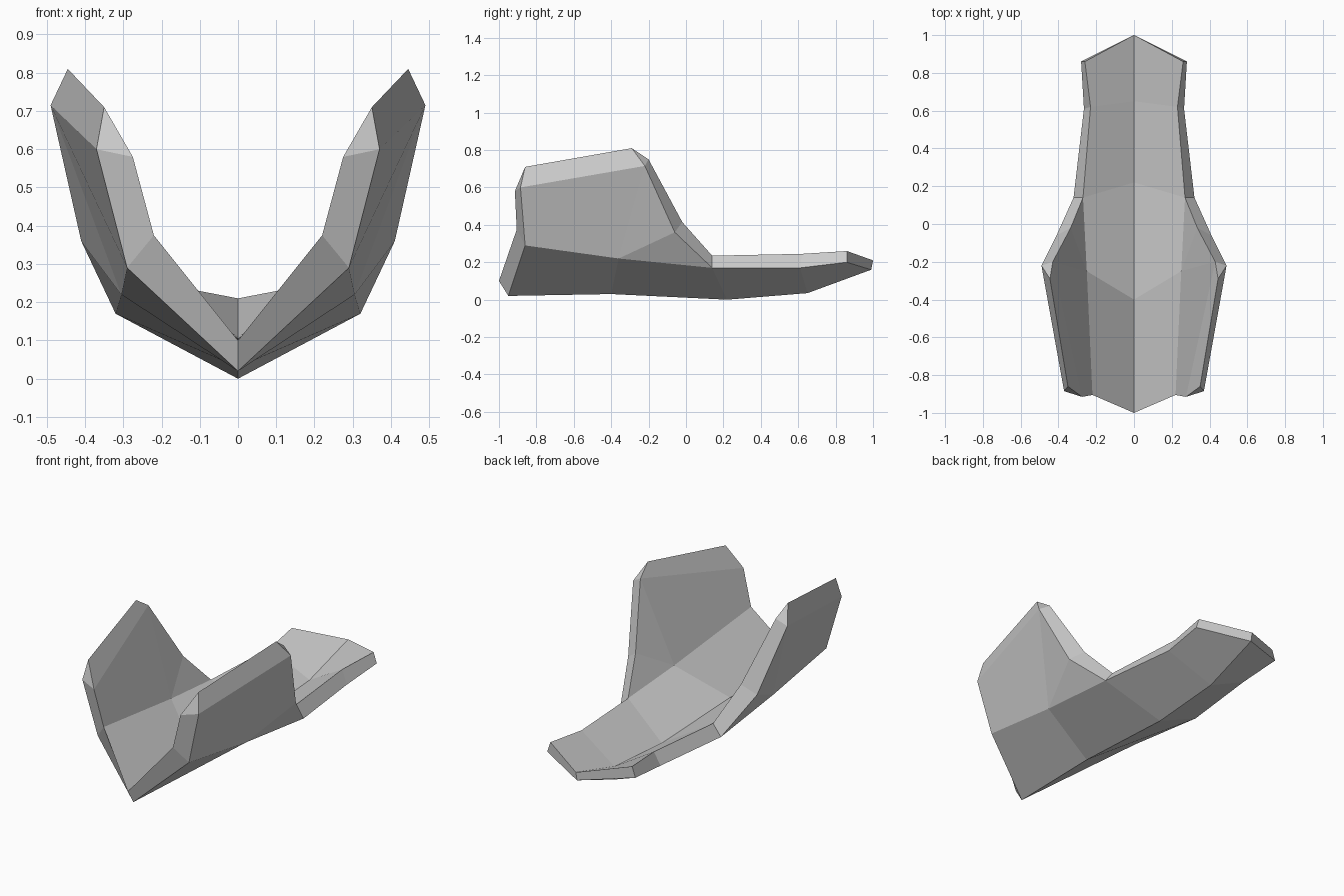
import bpy
import bmesh
from mathutils import Vector

default_cube = bpy.data.objects.get("Cube")
if default_cube:
    bpy.data.objects.remove(default_cube, do_unlink=True)

# One flat grey for the whole shell
grey = bpy.data.materials.new("plain_grey")
grey.use_nodes = True
grey.diffuse_color = (0.6, 0.6, 0.6, 1)
grey.node_tree.nodes["Principled BSDF"].inputs["Base Color"].default_value = grey.diffuse_color

# Knife-edge top of the side wing, shared by the inner and outer skins
peak = {"peak_front": (.35, -.86, .71), "peak_rear": (.445, -.29, .81)}

# Outer skin of the left half: keel, side ridge and wing corners
outer = {
    "keel_front": (0, -.95, .02),
    "keel_mid": (0, -.4, .03),
    "keel_waist": (0, .22, 0),
    "keel_tail": (0, .65, .035),
    "keel_tip": (0, .99, .16),
    "ridge_front": (.29, -.86, .29),
    "ridge_mid": (.305, -.36, .22),
    "ridge_waist": (.32, .14, .17),
    "ridge_tail": (.265, .61, .17),
    "ridge_tip": (.28, .86, .2),
    "wing_front": (.37, -.885, .6),
    "wing_rear": (.49, -.22, .715),
    "wing_flank": (.41, -.06, .36),
}

# Inner skin, point for point
inner = {
    "keel_front": (0, -1, .1),
    "keel_mid": (0, -.4, .105),
    "keel_waist": (0, .22, .08),
    "keel_tail": (0, .65, .11),
    "keel_tip": (0, 1, .21),
    "ridge_front": (.22, -.905, .375),
    "ridge_mid": (.25, -.25, .28),
    "ridge_waist": (.27, .14, .235),
    "ridge_tail": (.23, .62, .245),
    "ridge_tip": (.26, .86, .26),
    "wing_front": (.275, -.915, .58),
    "wing_rear": (.43, -.2, .75),
    "wing_flank": (.335, -.02, .415),
}

# Panels of a skin: floor strips between keel and ridge, then the wing
stations = ["front", "mid", "waist", "tail", "tip"]
panels = [("keel_" + a, "keel_" + b, "ridge_" + b, "ridge_" + a)
          for a, b in zip(stations, stations[1:])]
panels += [
    ("ridge_front", "ridge_mid", "wing_rear", "wing_front"),
    ("ridge_mid", "wing_flank", "wing_rear"),
    ("ridge_mid", "ridge_waist", "wing_flank"),
    ("wing_front", "wing_rear", "peak_rear", "peak_front"),
]

# Open border, along which the two skins are joined
border = ["keel_front", "ridge_front", "wing_front", "peak_front", "peak_rear",
          "wing_rear", "wing_flank", "ridge_waist", "ridge_tail", "ridge_tip", "keel_tip"]

bm = bmesh.new()
tops = {name: bm.verts.new(Vector(p)) for name, p in peak.items()}


def add_face(verts):
    """Add a face, dropping repeated corners."""
    corners = list(dict.fromkeys(verts))
    if len(corners) > 2:
        bm.faces.new(corners)


def add_skin(points):
    """Build one skin from its named points."""
    verts = {name: bm.verts.new(Vector(p)) for name, p in points.items()}
    verts.update(tops)
    for panel in panels:
        add_face([verts[name] for name in panel])
    return verts


# Two skins and the rim between them
outside = add_skin(outer)
inside = add_skin(inner)
for a, b in zip(border, border[1:]):
    add_face([outside[a], outside[b], inside[b], inside[a]])

# Mirror to the right half
bmesh.ops.mirror(bm, geom=bm.verts[:] + bm.edges[:] + bm.faces[:],
                 axis='X', merge_dist=0.001)
bmesh.ops.recalc_face_normals(bm, faces=bm.faces[:])

mesh = bpy.data.meshes.new("winged_shell")
bm.to_mesh(mesh)
bm.free()
mesh.materials.append(grey)
shell = bpy.data.objects.new("winged_shell", mesh)
bpy.context.collection.objects.link(shell)
